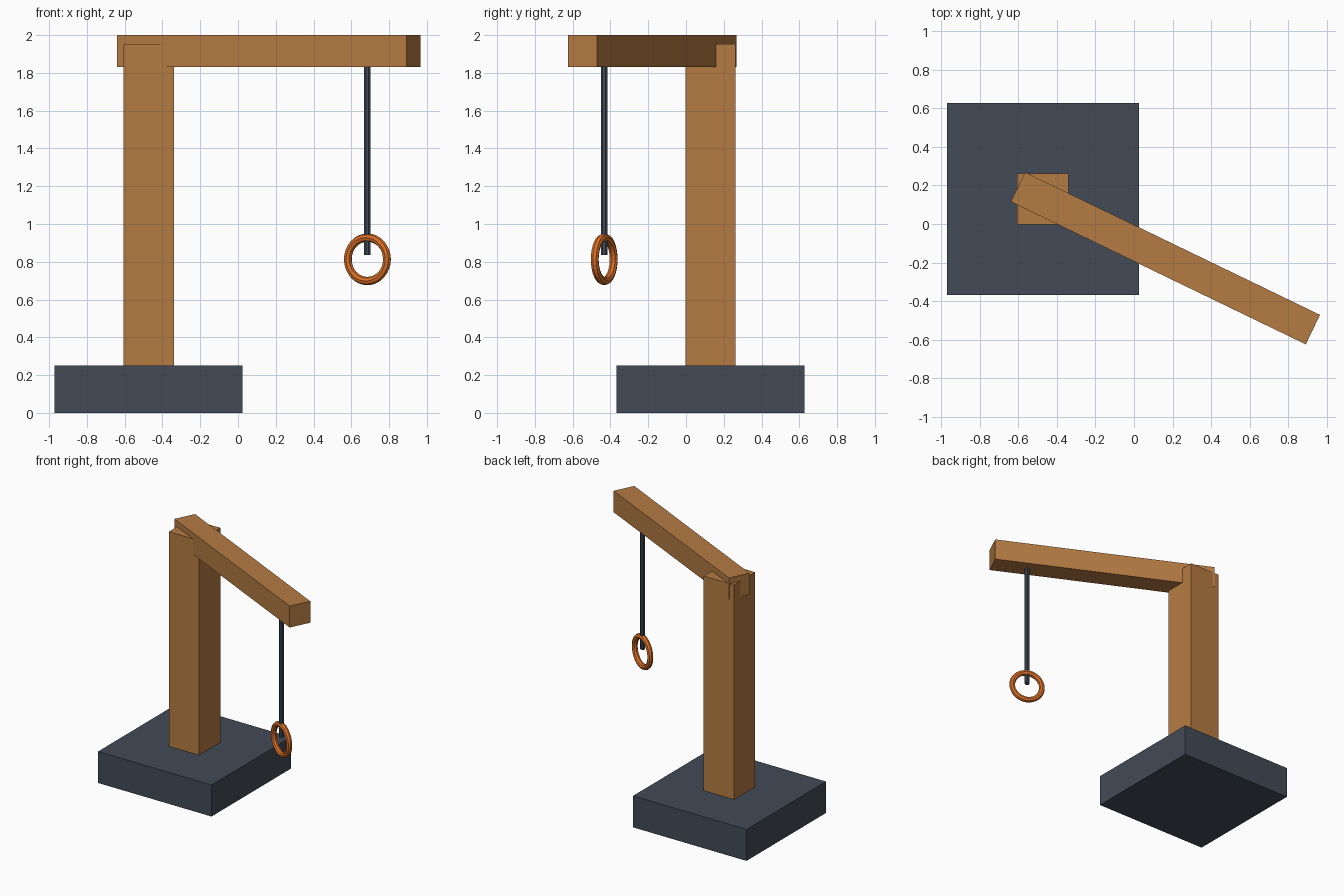
import bpy
import math
from mathutils import Matrix

if "Cube" in bpy.data.objects:
    bpy.data.objects.remove(bpy.data.objects["Cube"])

YAW = math.radians(-25.8)
POST = (-0.473, 0.13)      # post and base axis
HANG = (0.685, -0.433)     # rope and ring axis


def material(name, color):
    m = bpy.data.materials.new(name)
    m.diffuse_color = (*color, 1)
    m.use_nodes = True
    m.node_tree.nodes["Principled BSDF"].inputs["Base Color"].default_value = m.diffuse_color
    return m


wood = material("wood", (0.46, 0.20, 0.055))
slate = material("slate", (0.055, 0.07, 0.095))
orange = material("orange", (0.70, 0.16, 0.02))


def finish(name, mat):
    o = bpy.context.object
    o.name = name
    o.data.materials.append(mat)
    return o


def box(name, x, y, z0, z1, sx, sy, mat, yaw=0):
    bpy.ops.mesh.primitive_cube_add(size=1, location=(x, y, (z0 + z1) / 2), rotation=(0, 0, yaw))
    bpy.context.object.scale = (sx, sy, z1 - z0)
    return finish(name, mat)


# Base, upright and swung arm
box("base", *POST, 0, 0.25, 0.996, 0.996, slate)
box("post", *POST, 0.25, 1.953, 0.266, 0.266, wood)
box("arm", 0.163, -0.178, 1.83, 2.0, 1.70, 0.17, wood, YAW)

# Rope hanging from the arm
bpy.ops.mesh.primitive_cylinder_add(vertices=8, radius=0.018, depth=1.01,
                                    location=(*HANG, 1.34), rotation=(0, 0, YAW))
finish("rope", slate)

# Upright ring in line with the arm
bpy.ops.mesh.primitive_torus_add(major_segments=32, minor_segments=8,
                                 major_radius=0.115, minor_radius=0.022)
ring = finish("ring", orange)
ring.matrix_world = (Matrix.Translation((*HANG, 0.813)) @ Matrix.Rotation(YAW, 4, 'Z')
                     @ Matrix.Rotation(math.pi / 2, 4, 'X'))
